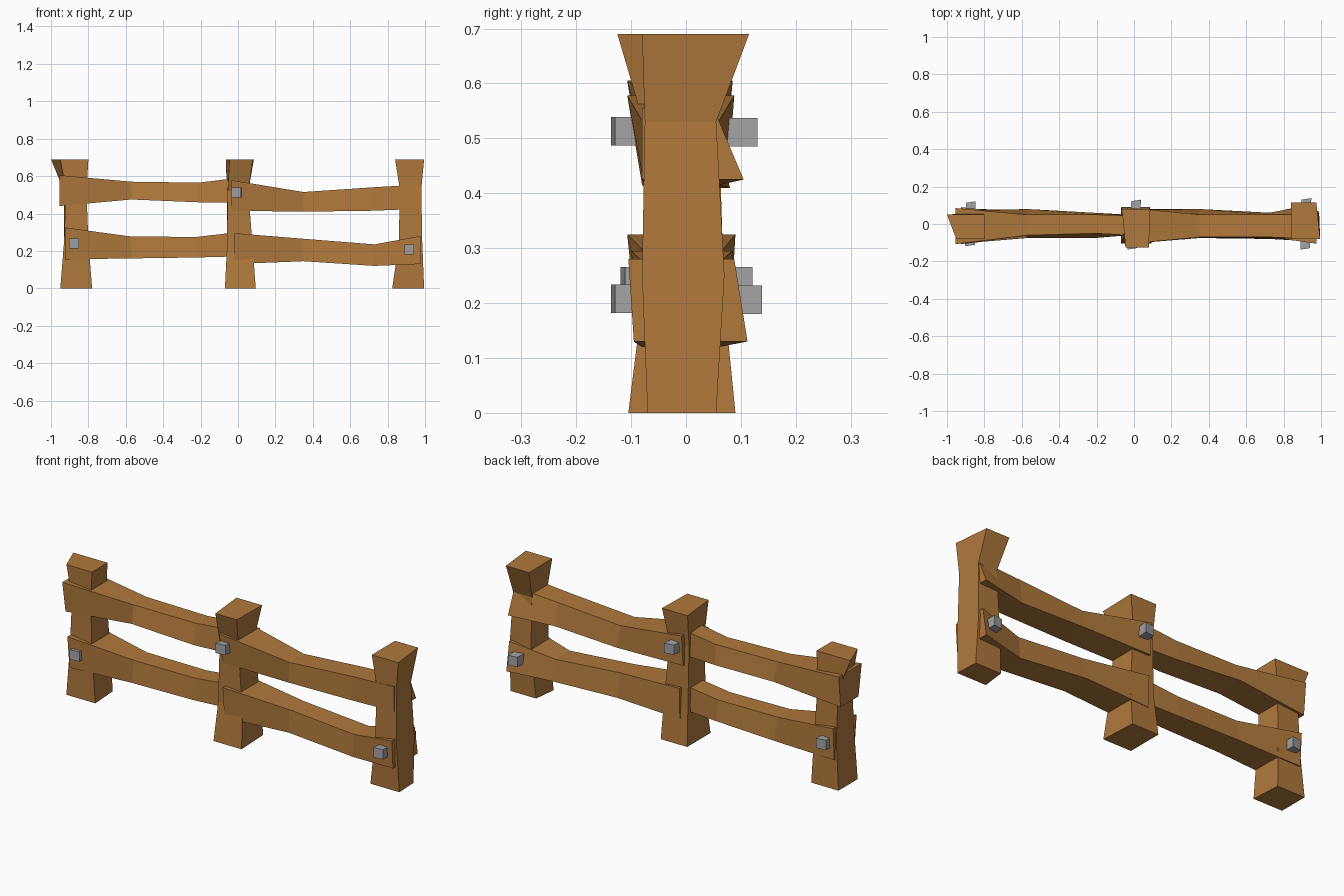
import bpy, bmesh
from mathutils import Vector


def material(name, rgb):
    m = bpy.data.materials.new(name)
    m.diffuse_color = (*rgb, 1)
    return m


WOOD = material("brown wood", (0.43, 0.19, 0.045))
IRON = material("grey iron", (0.37, 0.37, 0.37))


def loft(name, rings, mat):
    """Closed flat-shaded beam through four-cornered rings."""
    bm = bmesh.new()
    loops = [[bm.verts.new(p) for p in ring] for ring in rings]
    for a, b in zip(loops, loops[1:]):
        for i in range(4):
            j = (i + 1) % 4
            bm.faces.new((a[i], a[j], b[j], b[i]))
    bm.faces.new(loops[0])
    bm.faces.new(loops[-1])
    bmesh.ops.recalc_face_normals(bm, faces=bm.faces)
    mesh = bpy.data.meshes.new(name)
    bm.to_mesh(mesh)
    bm.free()
    mesh.materials.append(mat)
    obj = bpy.data.objects.new(name, mesh)
    bpy.context.collection.objects.link(obj)


def post(name, rows):
    # row: z, front x pair, back x pair, y pair
    loft(name, [[(a, y0, z), (b, y0, z), (d, y1, z), (c, y1, z)]
                for z, a, b, c, d, y0, y1 in rows], WOOD)


def rail(name, rows):
    # row: x, z pair, bottom y pair, top y pair
    loft(name, [[(x, a, z0), (x, b, z0), (x, d, z1), (x, c, z1)]
                for x, z0, z1, a, b, c, d in rows], WOOD)


# Three hewn posts, pinched in the middle
post("left_post", [
    (0.00, -0.95, -0.78, -0.95, -0.79, -0.08, 0.08),
    (0.25, -0.93, -0.80, -0.93, -0.80, -0.08, 0.07),
    (0.52, -0.92, -0.81, -0.93, -0.81, -0.075, 0.055),
    (0.69, -0.95, -0.80, -1.00, -0.80, -0.08, 0.05)])
post("middle_post", [
    (0.00, -0.07, 0.095, -0.07, 0.085, -0.105, 0.09),
    (0.20, -0.06, 0.08, -0.06, 0.08, -0.08, 0.07),
    (0.52, -0.055, 0.055, -0.06, 0.055, -0.075, 0.06),
    (0.69, -0.045, 0.08, -0.065, 0.085, -0.125, 0.08)])
post("right_post", [
    (0.00, 0.825, 0.995, 0.84, 0.99, -0.07, 0.055),
    (0.25, 0.86, 0.985, 0.86, 0.985, -0.08, 0.07),
    (0.53, 0.865, 0.98, 0.865, 0.975, -0.075, 0.055),
    (0.69, 0.84, 0.995, 0.84, 0.975, -0.08, 0.115)])

# Four rails; the left pair ends inside the middle post
rail("upper_left_rail", [
    (-0.955, 0.44, 0.605, -0.08, 0.07, -0.107, 0.085),
    (-0.57, 0.475, 0.57, -0.075, 0.08, -0.06, 0.05),
    (-0.21, 0.46, 0.565, -0.075, 0.06, -0.05, 0.05),
    (-0.03, 0.46, 0.587, -0.06, 0.05, -0.06, 0.045)])
rail("lower_left_rail", [
    (-0.925, 0.155, 0.325, -0.09, 0.08, -0.107, 0.09),
    (-0.57, 0.16, 0.277, -0.07, 0.075, -0.06, 0.05),
    (-0.22, 0.165, 0.275, -0.07, 0.06, -0.055, 0.05),
    (-0.03, 0.17, 0.297, -0.06, 0.05, -0.06, 0.045)])
rail("upper_right_rail", [
    (-0.035, 0.415, 0.578, -0.08, 0.075, -0.107, 0.088),
    (0.35, 0.41, 0.515, -0.075, 0.08, -0.07, 0.05),
    (0.72, 0.415, 0.54, -0.075, 0.06, -0.07, 0.05),
    (0.97, 0.425, 0.555, -0.08, 0.105, -0.08, 0.05)])
rail("lower_right_rail", [
    (-0.02, 0.13, 0.295, -0.085, 0.08, -0.10, 0.085),
    (0.35, 0.145, 0.265, -0.075, 0.08, -0.07, 0.05),
    (0.73, 0.12, 0.235, -0.08, 0.06, -0.07, 0.05),
    (0.975, 0.13, 0.28, -0.095, 0.112, -0.105, 0.088)])


# Square iron bolts running through the posts, slightly skewed
def bolt(name, front, back, s=0.026):
    rings = []
    for c in (Vector(front), Vector(back)):
        rings.append([c + Vector((dx * s, dx * 0.004, dz * s))
                      for dx, dz in ((-1, -1), (1, -1), (1, 1), (-1, 1))])
    loft(name, rings, IRON)


bolt("left_bolt", (-0.877, -0.115, 0.24), (-0.873, 0.117, 0.24))
bolt("middle_bolt", (-0.01, -0.133, 0.513), (0.012, 0.126, 0.511))
bolt("right_bolt", (0.915, -0.133, 0.208), (0.922, 0.134, 0.206))
